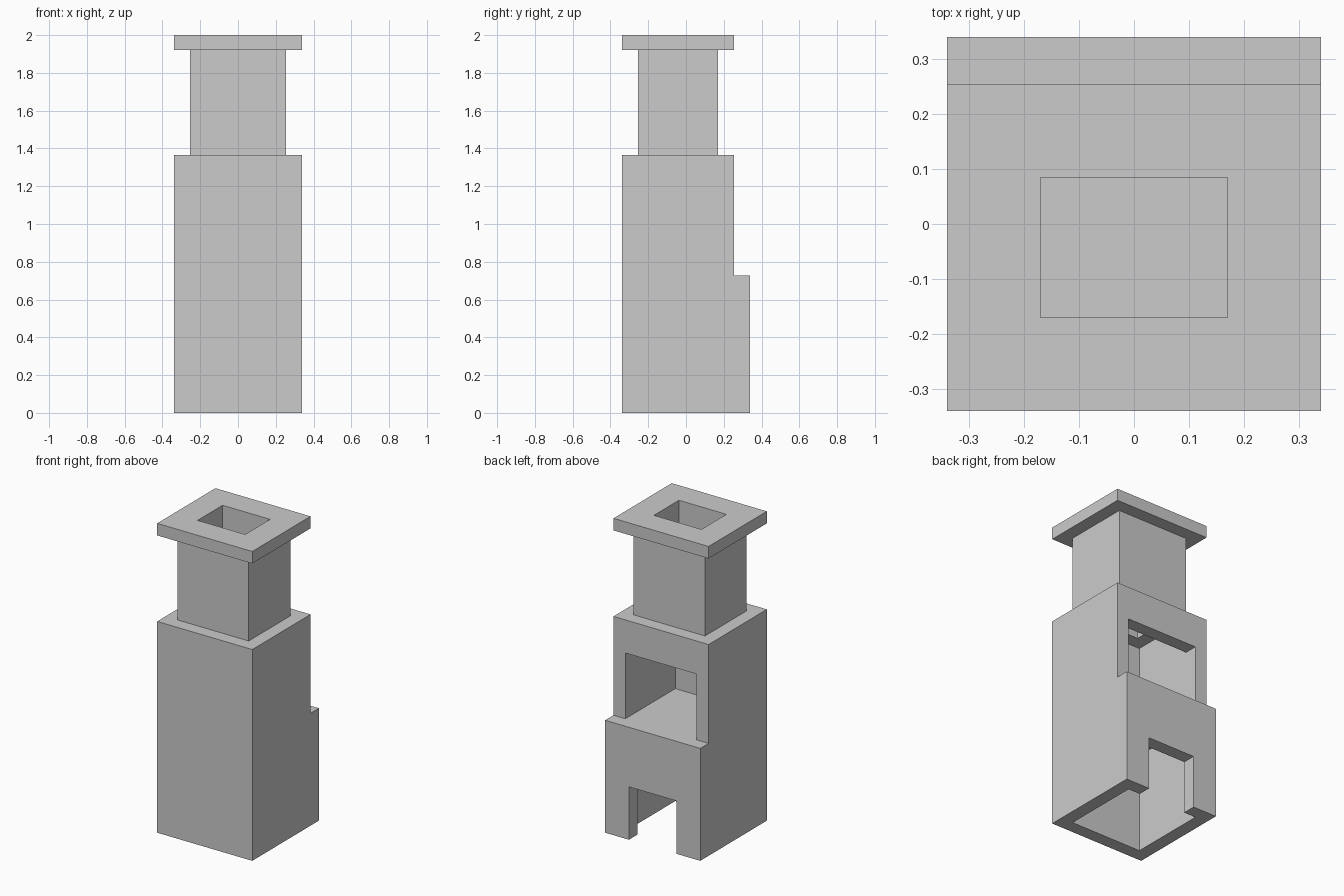
import bpy, bmesh

if "Cube" in bpy.data.objects:
    bpy.data.objects.remove(bpy.data.objects["Cube"])

T = 0.085                      # wall thickness
OUT, IN, FLUE = 4 * T, 3 * T, 2 * T
LEDGE, SHOULDER, CAP, TOP = 0.727, 1.366, 1.922, 2.0


def finish(name, bm):
    bmesh.ops.recalc_face_normals(bm, faces=bm.faces)
    mesh = bpy.data.meshes.new(name)
    bm.to_mesh(mesh)
    bm.free()
    obj = bpy.data.objects.new(name, mesh)
    bpy.context.collection.objects.link(obj)
    return obj


def side_profile(name, points, half_width):
    """Extrude a (y, z) outline symmetrically along x."""
    bm = bmesh.new()
    face = bm.faces.new([bm.verts.new((-half_width, y, z)) for y, z in points])
    new = bmesh.ops.extrude_face_region(bm, geom=[face])["geom"]
    verts = [v for v in new if isinstance(v, bmesh.types.BMVert)]
    bmesh.ops.translate(bm, verts=verts, vec=(2 * half_width, 0, 0))
    return finish(name, bm)


def ring_loft(name, rings):
    """Join rectangular rings (half size, z) into a closed tube."""
    bm = bmesh.new()
    loops = []
    for h, z in rings:
        corners = [(-h, -h), (h, -h), (h, h - T), (-h, h - T)]
        loops.append([bm.verts.new((x, y, z)) for x, y in corners])
    for a, b in zip(loops, loops[1:] + loops[:1]):
        for i in range(4):
            j = (i + 1) % 4
            bm.faces.new((a[i], a[j], b[j], b[i]))
    return finish(name, bm)


def cut(target, cutter):
    cutter.hide_render = True
    mod = target.modifiers.new("cut", 'BOOLEAN')
    mod.operation, mod.solver, mod.object = 'DIFFERENCE', 'EXACT', cutter
    bpy.context.view_layer.objects.active = target
    bpy.ops.object.modifier_apply(modifier=mod.name)
    bpy.data.objects.remove(cutter)


# Stepped body with a ledge at the back
body = side_profile("fireplace_body", [
    (-OUT, 0), (OUT, 0), (OUT, LEDGE), (IN, LEDGE),
    (IN, SHOULDER), (-OUT, SHOULDER)], OUT)

# Firebox, open at the back below the lintel and at the top under the chimney
cut(body, side_profile("firebox_cutter", [
    (-IN, LEDGE), (0.3, LEDGE), (0.3, 1.152), (FLUE, 1.152),
    (FLUE, 1.5), (-IN, 1.5)], IN))

# Log store, open underneath, with a narrower doorway at the back
cut(body, side_profile("store_cutter", [
    (-IN, -0.1), (IN, -0.1), (IN, LEDGE - T), (-IN, LEDGE - T)], IN))
cut(body, side_profile("doorway_cutter", [
    (0.2, -0.1), (0.4, -0.1), (0.4, 0.342), (0.2, 0.342)], FLUE))

# Chimney stack with overhanging cap and open flue
ring_loft("chimney_stack", [
    (IN, SHOULDER), (IN, CAP), (OUT, CAP), (OUT, TOP),
    (FLUE, TOP), (FLUE, SHOULDER)])
